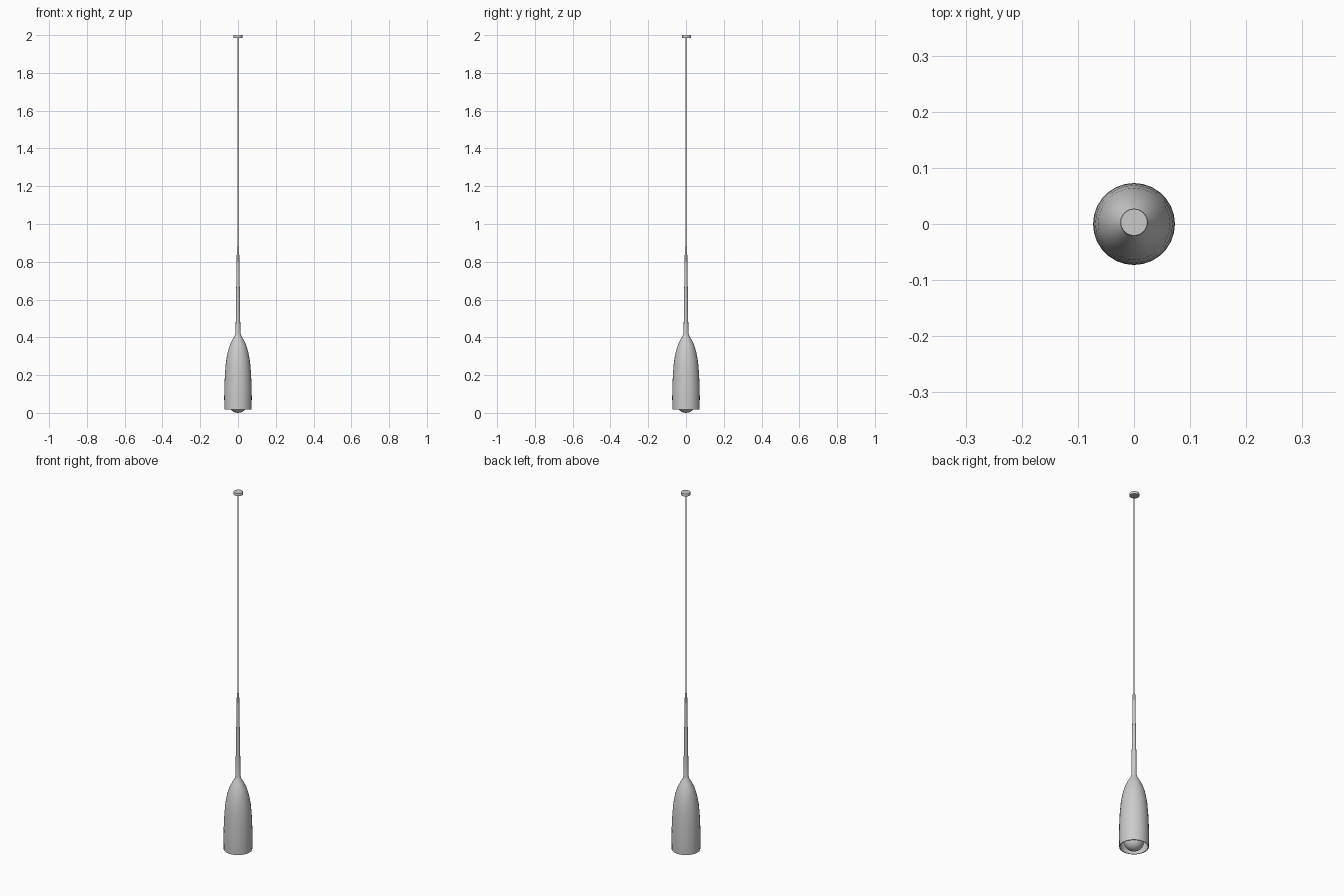
import bpy, math

if "Cube" in bpy.data.objects:
    bpy.data.objects.remove(bpy.data.objects["Cube"])


def lathe(name, profile, segments=28, y=0.0):
    """Revolve (radius, z) points round the z axis; zero radius ends become tips."""
    verts, faces, rings = [], [], []
    for r, z in profile:
        n = 1 if r == 0 else segments
        rings.append(range(len(verts), len(verts) + n))
        for i in range(n):
            a = 2 * math.pi * i / segments
            verts.append((r * math.cos(a), r * math.sin(a) + y, z))
    for lo, hi in zip(rings, rings[1:]):
        for i in range(segments):
            j = (i + 1) % segments
            quad = [lo[i % len(lo)], lo[j % len(lo)], hi[j % len(hi)], hi[i % len(hi)]]
            faces.append(list(dict.fromkeys(quad)))
    mesh = bpy.data.meshes.new(name)
    mesh.from_pydata(verts, [], faces)
    obj = bpy.data.objects.new(name, mesh)
    bpy.context.collection.objects.link(obj)
    bpy.ops.object.select_all(action='DESELECT')
    obj.select_set(True)
    bpy.context.view_layer.objects.active = obj
    bpy.ops.object.shade_smooth_by_angle(angle=math.radians(35))
    return obj


# Bottle-shaped hollow shade: inner wall up, closed by the outer wall down
outer = [(0.072, 0.018), (0.073, 0.08), (0.072, 0.14), (0.069, 0.21),
         (0.064, 0.27), (0.055, 0.32), (0.043, 0.36), (0.028, 0.39),
         (0.017, 0.41), (0.0125, 0.425)]
inner = [(r - 0.004, z) for r, z in outer[:-1]]
neck = [(0.0115, 0.52), (0.0105, 0.60), (0.008, 0.74), (0.006, 0.88), (0, 0.88)]
lathe("shade", [(0, 0.405)] + inner[::-1] + outer + neck)

# Round bulb peeking out of the opening, with its socket above
bulb = [(0.05 * math.sin(math.pi * i / 14), 0.05 - 0.05 * math.cos(math.pi * i / 14))
        for i in range(14)] + [(0, 0.10)]
lathe("bulb", bulb)
lathe("socket", [(0, 0.09), (0.02, 0.09), (0.02, 0.19), (0.006, 0.20),
                 (0.006, 0.40), (0, 0.40)], 20)

# Suspension cable and ceiling canopy
lathe("cable", [(0, 0.87), (0.003, 0.87), (0.003, 1.99), (0, 1.99)], 10)
lathe("ceiling_canopy", [(0, 1.986), (0.024, 1.986), (0.0245, 1.998),
                         (0.0235, 2.0), (0, 2.0)], 24, y=0.003)
